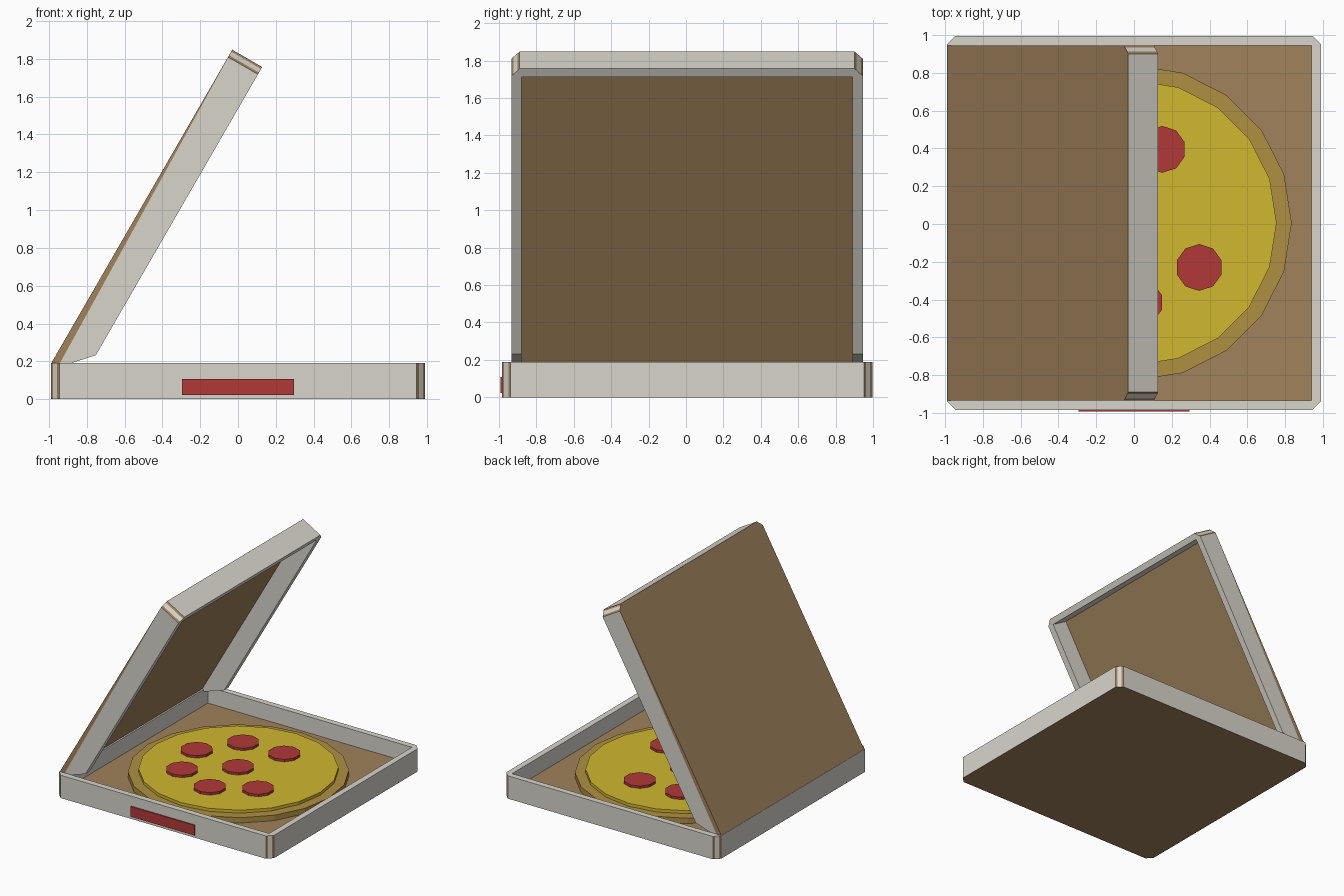
import bpy, bmesh, math
from mathutils import Vector, Matrix

cube = bpy.data.objects.get("Cube")
if cube:
    bpy.data.objects.remove(cube, do_unlink=True)


def material(name, r, g, b):
    m = bpy.data.materials.new(name)
    m.use_nodes = True
    m.diffuse_color = (r, g, b, 1)
    m.node_tree.nodes["Principled BSDF"].inputs["Base Color"].default_value = (r, g, b, 1)
    return m


paper = material("pale_card", 0.69, 0.665, 0.60)
kraft = material("brown_card", 0.352, 0.223, 0.105)
cheese = material("cheese_yellow", 0.63, 0.48, 0.03)
crust = material("crust_tan", 0.43, 0.28, 0.055)
red = material("red", 0.44, 0.04, 0.04)

PAPER, KRAFT = 0, 1
CENTRE_Y = 0.006
WALL = 0.05
CHAMFER = 0.045


def finish(name, bm, mats, matrix=None):
    bmesh.ops.recalc_face_normals(bm, faces=bm.faces)
    mesh = bpy.data.meshes.new(name)
    bm.to_mesh(mesh)
    bm.free()
    for m in mats:
        mesh.materials.append(m)
    ob = bpy.data.objects.new(name, mesh)
    bpy.context.collection.objects.link(ob)
    if matrix:
        ob.matrix_world = matrix
    return ob


def chamfered(corner, before, after):
    """Four points across a cut corner; the outer two spans are raw card edges."""
    c, p, n = Vector(corner), Vector(before), Vector(after)
    a = c + (p - c).normalized() * CHAMFER
    b = c + (n - c).normalized() * CHAMFER
    return [a.lerp(b, t) for t in (0, 0.25, 0.75, 1)]


def ring(bm, points, heights):
    return [bm.verts.new((p[0], p[1], h)) for p, h in zip(points, heights)]


def bridge(bm, low, high, mat, closed, stripes=()):
    """Join two matched rings, collapsing repeated vertices into triangles."""
    count = len(low)
    for i in range(count if closed else count - 1):
        j = (i + 1) % count
        corners = list(dict.fromkeys((low[i], low[j], high[j], high[i])))
        if len(corners) > 2:
            bm.faces.new(corners).material_index = KRAFT if i in stripes else mat


def cap(bm, verts):
    bm.faces.new(verts).material_index = KRAFT


# Tray: open box with cut corners
S, H, FLOOR = 0.99, 0.19, 0.055
square = [(-S, -S), (S, -S), (S, S), (-S, S)]
outer = [p for i in range(4)
         for p in chamfered(square[i], square[i - 1], square[(i + 1) % 4])]
k = (S - WALL) / S
inner = [(x * k, y * k) for x, y in square]
bm = bmesh.new()
bottom = ring(bm, outer, [0] * 16)
top = ring(bm, outer, [H] * 16)
rim = ring(bm, inner, [H] * 4)
floor = ring(bm, inner, [FLOOR] * 4)
bridge(bm, bottom, top, PAPER, True, [i for i in range(16) if i % 4 in (0, 2)])
bridge(bm, top, [rim[i // 4] for i in range(16)], PAPER, True)
bridge(bm, rim, floor, PAPER, True)
cap(bm, bottom)
cap(bm, floor)
finish("tray", bm, [paper, kraft], Matrix.Translation((0, CENTRE_Y, 0)))

# Lid: tilted cover, open and tapered at the hinge
L, W, D, CUT, HINGE = 1.915, 0.94, 0.183, 0.155, 0.044
a, b, c, d = (0, -W), (L, -W), (L, W), (0, W)
outer = [a, (CUT, -W)] + chamfered(b, a, c) + chamfered(c, b, d) + [(CUT, W), d]
I, E = W - 0.055, L - WALL
inner = [(0, -I), (CUT, -I), (E, -I), (E, I), (CUT, I), (0, I)]
match = [0, 1] + [2] * 4 + [3] * 4 + [4, 5]
bm = bmesh.new()
back = ring(bm, outer, [0] * 12)
wedge = ring(bm, outer, [max(0.002, 0.04 * (1 - p[0] / L)) for p in outer])
lip = ring(bm, outer, [HINGE] + [D] * 10 + [HINGE])
rim = ring(bm, inner, [HINGE] + [D] * 4 + [HINGE])
panel = ring(bm, inner, [0.03] * 6)
bridge(bm, back, wedge, KRAFT, False)
bridge(bm, wedge, lip, PAPER, False, (2, 4, 6, 8))
bridge(bm, lip, [rim[i] for i in match], PAPER, False)
bridge(bm, rim, panel, PAPER, False)
cap(bm, back)
cap(bm, panel)
cap(bm, [back[0], back[-1], wedge[-1], lip[-1], rim[-1],
         panel[-1], panel[0], rim[0], lip[0], wedge[0]])
ang = math.radians(60)
tilt = Matrix(((math.cos(ang), 0, math.sin(ang), -0.988),
               (0, 1, 0, CENTRE_Y),
               (math.sin(ang), 0, -math.cos(ang), H),
               (0, 0, 0, 1)))
# Bake the tilt into the mesh so that normals face outward
bm.transform(tilt)
finish("lid", bm, [paper, kraft])


def disc(name, x, y, low, high, radius, sides, mat, turn=0):
    bm = bmesh.new()
    bmesh.ops.create_cone(bm, cap_ends=True, segments=sides, radius1=radius,
                          radius2=radius, depth=high - low,
                          matrix=Matrix.Rotation(turn, 4, "Z"))
    finish(name, bm, [mat], Matrix.Translation((x, y, (low + high) / 2)))


# Pizza: crust, cheese and topping slices
disc("pizza_crust", 0, CENTRE_Y, 0.045, 0.10, 0.835, 20, crust)
disc("pizza_cheese", 0, CENTRE_Y, 0.09, 0.125, 0.755, 20, cheese)
slices = [(0, 0), (-0.43, 0.07), (-0.22, 0.38), (0.15, 0.395),
          (-0.32, -0.28), (0.03, -0.415), (0.345, -0.23)]
for i, (x, y) in enumerate(slices):
    disc(f"sausage_slice_{i + 1}", x, y, 0.12, 0.145, 0.124, 10, red)

# Front label plate
bm = bmesh.new()
bmesh.ops.create_cube(bm, size=1, matrix=Matrix.Diagonal((0.59, 0.009, 0.085, 1)))
finish("front_label", bm, [red],
       Matrix.Translation((0, CENTRE_Y - S - 0.0043, 0.065)))
